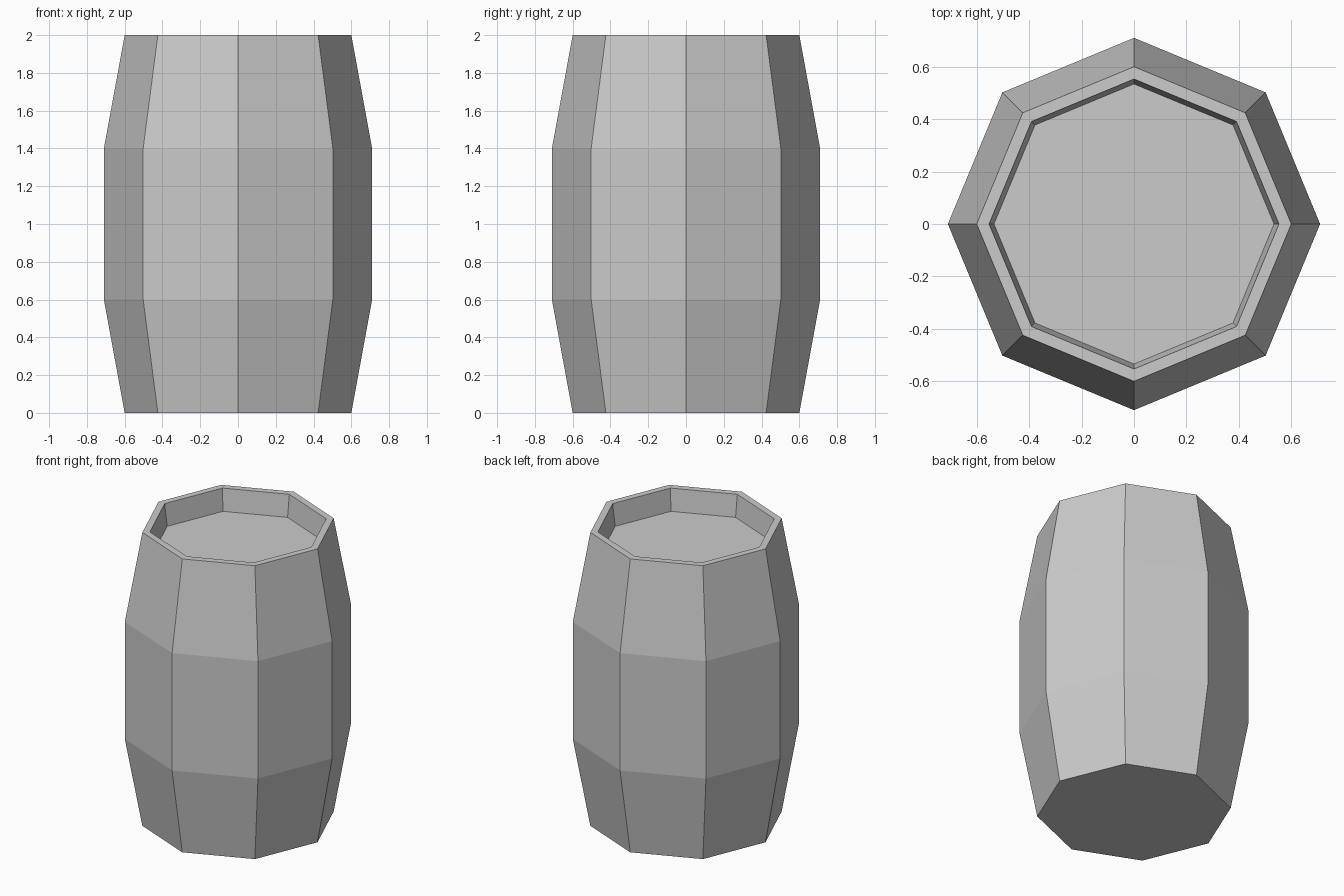
import bpy, bmesh
from math import cos, sin, pi

if "Cube" in bpy.data.objects:
    bpy.data.objects.remove(bpy.data.objects["Cube"])

SIDES = 8

# Profile (radius, height): bulging staves, flat rim, recessed lid
PROFILE = [(0.60, 0.0), (0.71, 0.6), (0.71, 1.4), (0.60, 2.0),
           (0.553, 2.0), (0.534, 1.85)]


def lathe(name, profile, sides):
    """Revolve a profile into a closed, flat-shaded solid with end caps."""
    bm = bmesh.new()
    rings = [[bm.verts.new((r * cos(2 * pi * i / sides), r * sin(2 * pi * i / sides), z))
              for i in range(sides)] for r, z in profile]
    for low, high in zip(rings, rings[1:]):
        for i in range(sides):
            j = (i + 1) % sides
            bm.faces.new((low[i], low[j], high[j], high[i]))
    bm.faces.new(rings[0][::-1])   # base
    bm.faces.new(rings[-1])        # lid
    bmesh.ops.recalc_face_normals(bm, faces=bm.faces)
    mesh = bpy.data.meshes.new(name)
    bm.to_mesh(mesh)
    bm.free()
    obj = bpy.data.objects.new(name, mesh)
    bpy.context.collection.objects.link(obj)
    return obj


# Barrel body with recessed top
lathe("barrel", PROFILE, SIDES)
